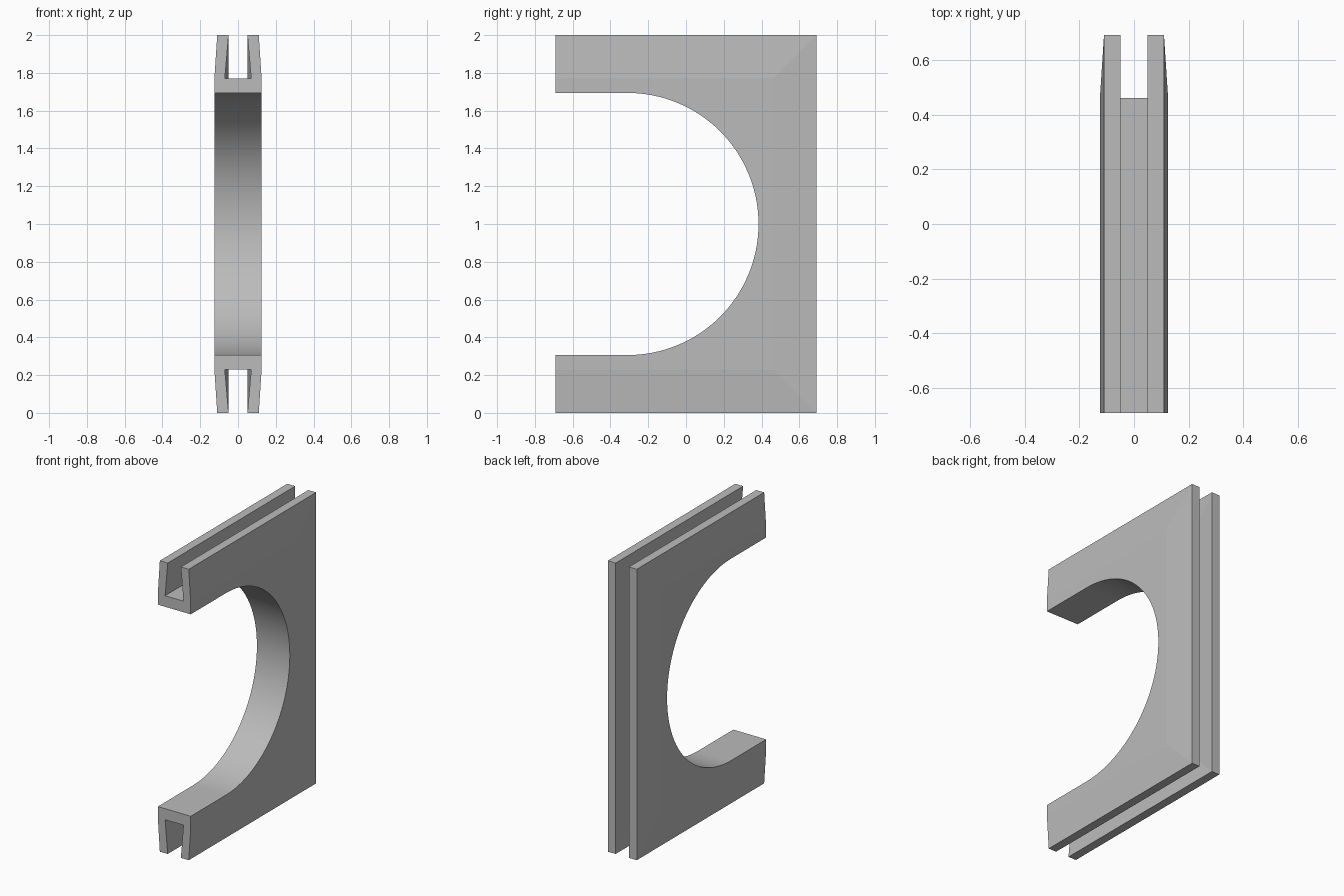
import bpy, bmesh
from math import sin, cos, pi, radians

if "Cube" in bpy.data.objects:
    bpy.data.objects.remove(bpy.data.objects["Cube"])

FRONT, BACK, TOP = -0.692, 0.692, 2.0
HALF, DEPTH = 0.125, 0.23            # half thickness, groove depth
RADIUS, BORE_Y, SEGMENTS = 0.694, -0.31, 64

grey = bpy.data.materials.new("plain grey")
grey.use_nodes = True
colour = (0.5, 0.5, 0.5, 1)
grey.diffuse_color = colour
grey.node_tree.nodes["Principled BSDF"].inputs["Base Color"].default_value = colour

bm = bmesh.new()

# Outer outlines from one side to the other: (x, inset from the outer edges)
half_profile = [(-HALF, DEPTH), (-0.11, 0), (-0.05, 0), (-0.07, DEPTH)]
profile = half_profile + [(-x, d) for x, d in reversed(half_profile)]
rings = []
for x, d in profile:
    outline = [(FRONT, d), (BACK - d, d), (BACK - d, TOP - d), (FRONT, TOP - d)]
    rings.append([bm.verts.new((x, y, z)) for y, z in outline])

# Tapered flanges, edges and dovetail groove along the three outer sides
for a, b in zip(rings, rings[1:]):
    for i in range(3):
        bm.faces.new((a[i], a[i + 1], b[i + 1], b[i]))

# Rounded opening, from the upper front round to the lower front
arc = [pi / 2 - pi * i / SEGMENTS for i in range(SEGMENTS + 1)]
opening = [(FRONT, 1 + RADIUS)]
opening += [(BORE_Y + RADIUS * cos(t), 1 + RADIUS * sin(t)) for t in arc]
opening.append((FRONT, 1 - RADIUS))
bore = [[bm.verts.new((x, y, z)) for y, z in opening] for x in (-HALF, HALF)]
left, right = bore
for i in range(len(opening) - 1):
    bm.faces.new((left[i], left[i + 1], right[i + 1], right[i])).smooth = True

# Flat sides
for ring, edge in ((rings[0], left), (rings[-1], right)):
    bm.faces.new(ring + edge)

# Grooved front ends of the two arms
bm.faces.new([r[3] for r in rings] + [right[0], left[0]])
bm.faces.new([r[0] for r in rings] + [right[-1], left[-1]])

bmesh.ops.recalc_face_normals(bm, faces=bm.faces)
mesh = bpy.data.meshes.new("grooved_frame")
bm.to_mesh(mesh)
bm.free()
mesh.materials.append(grey)
frame = bpy.data.objects.new("grooved_frame", mesh)
bpy.context.collection.objects.link(frame)

# Smooth bore with crisp rims
bpy.context.view_layer.objects.active = frame
frame.select_set(True)
bpy.ops.object.shade_smooth_by_angle(angle=radians(3))
